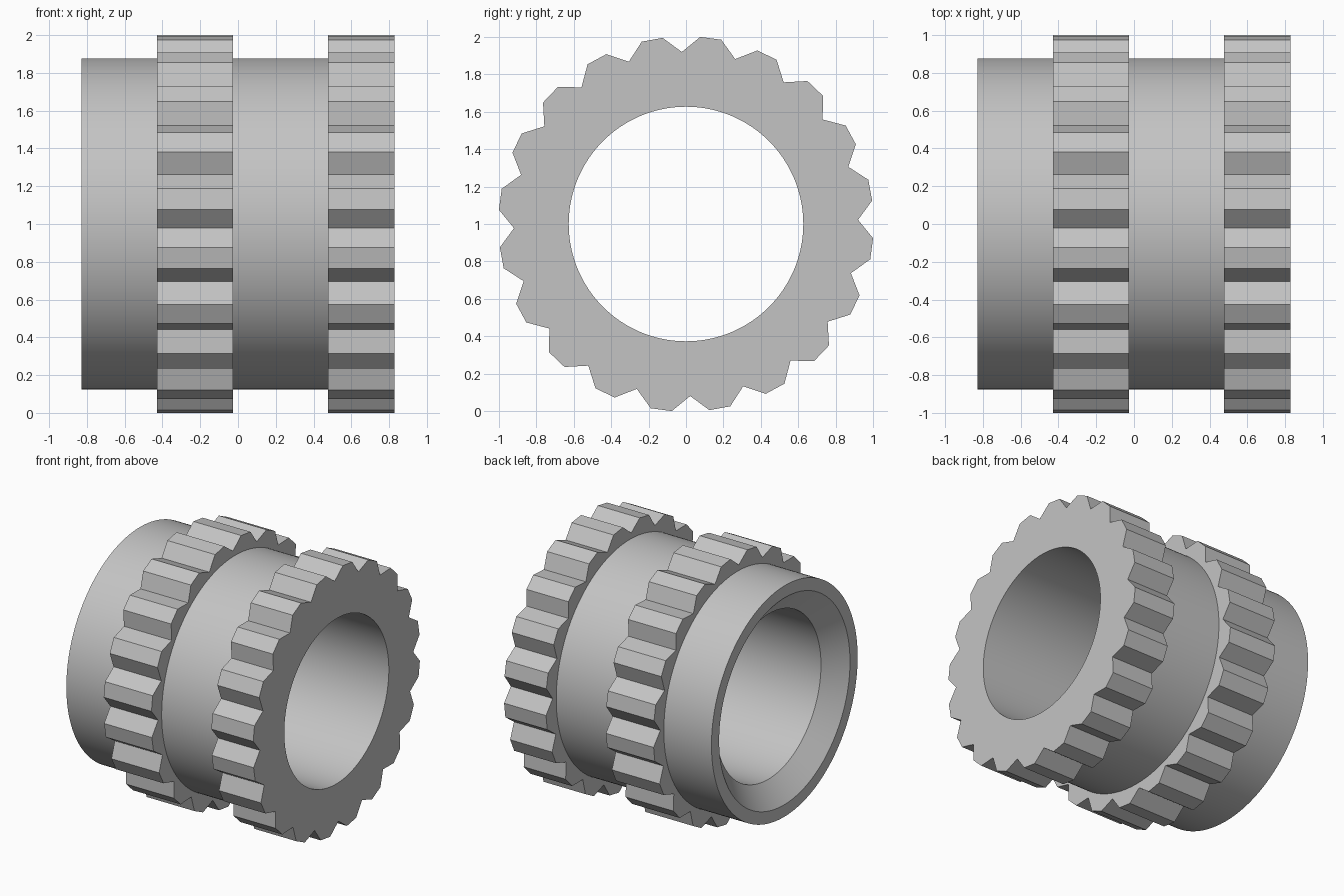
import bpy, bmesh, math
from mathutils import Vector

default = bpy.data.objects.get("Cube")
if default:
    bpy.data.objects.remove(default, do_unlink=True)

# Material
grey = bpy.data.materials.new("plain grey")
grey.use_nodes = True
colour = (0.55, 0.55, 0.55, 1)
grey.diffuse_color = colour
grey.node_tree.nodes["Principled BSDF"].inputs["Base Color"].default_value = colour

# Main dimensions
TEETH, STEPS = 20, 4
TIP, ROOT, BODY, BORE, RIM = 1.003, 0.92, 0.877, 0.627, 0.785
PITCH = math.tau / TEETH
HALF_TIP = math.radians(3.25)
PHASE = math.radians(10.4)
END = 0.828


def polar(radius, angle):
    return Vector((math.cos(angle), math.sin(angle))) * radius


# Toothed outline in the y-z plane, each straight side split into short steps
corners = []
for i in range(TEETH):
    mid = PHASE + i * PITCH
    corners += [polar(ROOT, mid - PITCH / 2),
                polar(TIP, mid - HALF_TIP), polar(TIP, mid + HALF_TIP)]
outline = []
for a, b in zip(corners, corners[1:] + corners[:1]):
    outline += [a.lerp(b, s / STEPS) for s in range(STEPS)]

# Closed chain of rings: a radius gives a circle, None gives the toothed outline
stations = [
    (-END, RIM), (-END, BODY),              # countersunk rim
    (-0.428, BODY), (-0.428, None),         # middle gear
    (-0.027, None), (-0.027, BODY),
    (0.476, BODY), (0.476, None),           # end gear
    (END, None), (END, BORE),
    (-0.695, BORE),                         # bore, then cone back to the rim
]

bm = bmesh.new()
rings = []
for x, radius in stations:
    points = outline if radius is None else [p.normalized() * radius for p in outline]
    rings.append([bm.verts.new((x, p.x, p.y + 1)) for p in points])
count = len(outline)
for a, b in zip(rings, rings[1:] + rings[:1]):
    for i in range(count):
        j = (i + 1) % count
        bm.faces.new((a[i], a[j], b[j], b[i]))
bmesh.ops.recalc_face_normals(bm, faces=bm.faces)

mesh = bpy.data.meshes.new("toothed_sleeve")
bm.to_mesh(mesh)
bm.free()
mesh.materials.append(grey)
sleeve = bpy.data.objects.new("toothed_sleeve", mesh)
bpy.context.collection.objects.link(sleeve)

# Smooth round walls, crisp teeth and rims
bpy.ops.object.select_all(action="DESELECT")
sleeve.select_set(True)
bpy.context.view_layer.objects.active = sleeve
bpy.ops.object.shade_smooth_by_angle(angle=math.radians(25))
